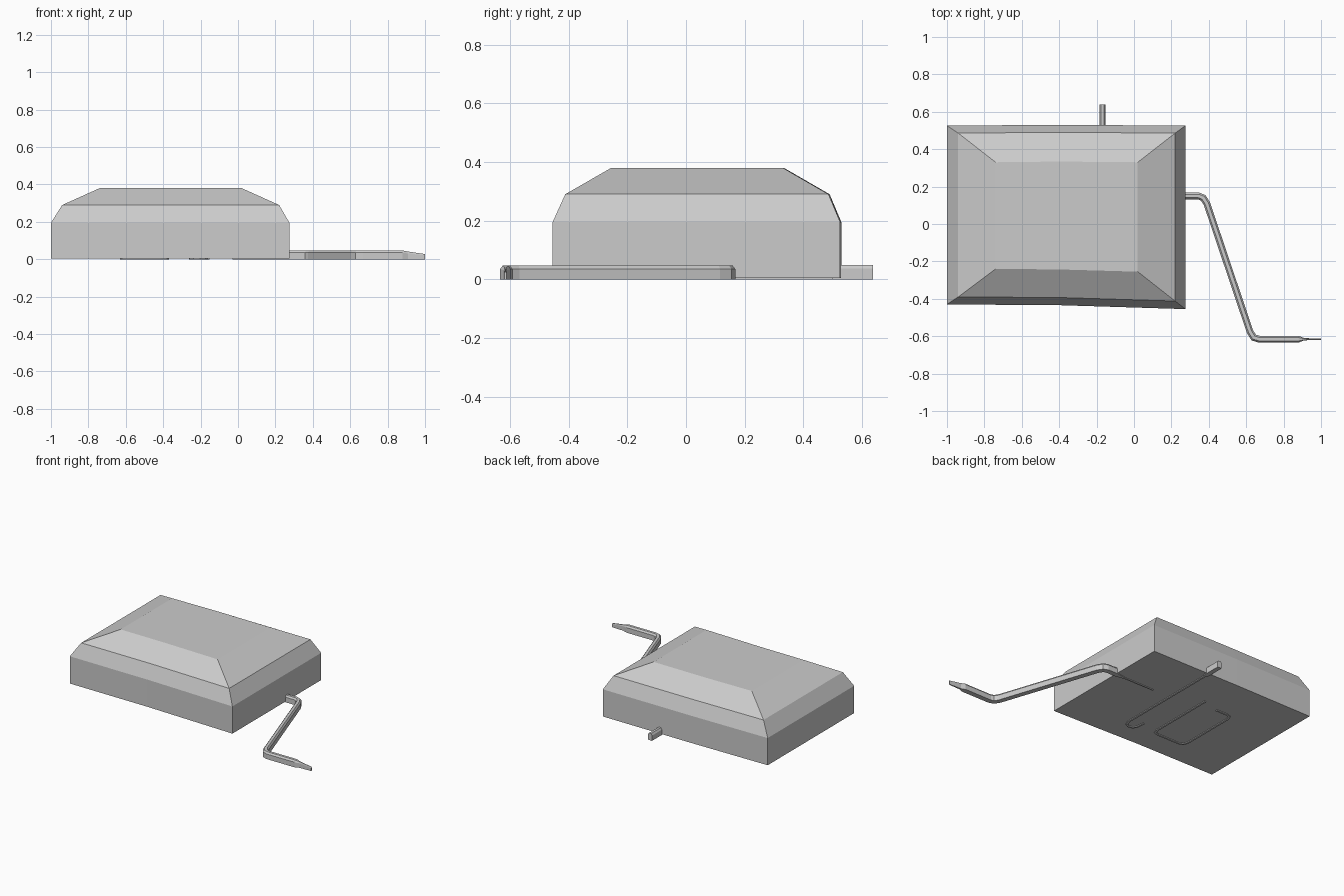
import bpy, bmesh
from mathutils import Vector

if "Cube" in bpy.data.objects:
    bpy.data.objects.remove(bpy.data.objects["Cube"])


def make_object(name, bm):
    bmesh.ops.recalc_face_normals(bm, faces=bm.faces)
    mesh = bpy.data.meshes.new(name)
    bm.to_mesh(mesh)
    bm.free()
    obj = bpy.data.objects.new(name, mesh)
    bpy.context.collection.objects.link(obj)
    return obj


def loft(name, rings):
    """Skin a list of equal-length point loops and cap both ends."""
    bm = bmesh.new()
    loops = [[bm.verts.new(p) for p in ring] for ring in rings]
    for a, b in zip(loops, loops[1:]):
        n = len(a)
        for i in range(n):
            j = (i + 1) % n
            bm.faces.new((a[i], a[j], b[j], b[i]))
    bm.faces.new(loops[0])
    bm.faces.new(loops[-1])
    return make_object(name, bm)


# Rod section: flat underside, chamfered top (across, height)
SECTION = [(-1, 0), (1, 0), (1, 0.75), (0.5, 1), (-0.5, 1), (-1, 0.75)]


def rod(name, path):
    """Sweep the section along (x, y, half_width, height) points with mitred bends."""
    pts = [Vector(p[:2]) for p in path]
    rings = []
    for i, (x, y, w, h) in enumerate(path):
        d_in = (pts[i] - pts[max(i - 1, 0)])
        d_out = (pts[min(i + 1, len(pts) - 1)] - pts[i])
        d_in = (d_in if d_in.length else d_out).normalized()
        d_out = (d_out if d_out.length else d_in).normalized()
        t = (d_in + d_out).normalized()
        side = Vector((-t.y, t.x)) / max(t.dot(d_in), 0.5)
        rings.append([(x + side.x * a * w, y + side.y * a * w, b * h) for a, b in SECTION])
    return loft(name, rings)


# Bevelled body: stacked rings (z, left, middle, right x, front y left/mid/right, back y)
def body_ring(z, x0, x1, f0, fm, f1, back):
    return [(x0, f0, z), (-0.4, fm, z), (x1, f1, z),
            (x1, back, z), (-0.4, back + 0.004, z), (x0, back, z)]


loft("body", [
    body_ring(0.005, -1.0, 0.275, -0.43, -0.434, -0.455, 0.526),
    body_ring(0.195, -1.0, 0.275, -0.43, -0.434, -0.455, 0.526),
    body_ring(0.29, -0.94, 0.22, -0.39, -0.393, -0.412, 0.486),
    body_ring(0.38, -0.74, 0.02, -0.24, -0.243, -0.255, 0.33),
])

# Crank handle with a flattened tip
W, H = 0.018, 0.047
rod("crank_handle", [
    (-0.03, 0.15, 0.004, 0.02), (0.2, 0.15, 0.006, 0.03), (0.27, 0.15, W, H),
    (0.345, 0.15, W, H), (0.37, 0.14, W, H), (0.39, 0.108, W, H),
    (0.62, -0.575, W, H), (0.64, -0.607, W, H), (0.67, -0.616, W, H),
    (0.88, -0.616, W, H), (0.91, -0.616, 0.006, 0.041), (1.0, -0.616, 0.003, 0.028),
])

# Back pin, continuing as a thin hook let into the underside
rod("back_pin", [(-0.168, 0.638, 0.016, 0.049), (-0.168, 0.5, 0.016, 0.049)])
T, D = 0.007, 0.02
rod("underside_hook", [(x, y, T, D) for x, y in [
    (-0.168, 0.52), (-0.168, -0.25), (-0.18, -0.285), (-0.205, -0.3),
    (-0.235, -0.295), (-0.252, -0.27), (-0.255, -0.21)]])

# Rounded wire loop let into the underside
rod("underside_loop", [(x, y, T, D) for x, y in [
    (-0.375, 0.25), (-0.375, -0.22), (-0.385, -0.25), (-0.415, -0.26),
    (-0.585, -0.26), (-0.615, -0.25), (-0.625, -0.22), (-0.625, 0.17),
    (-0.615, 0.2), (-0.585, 0.21), (-0.5, 0.21)]])
